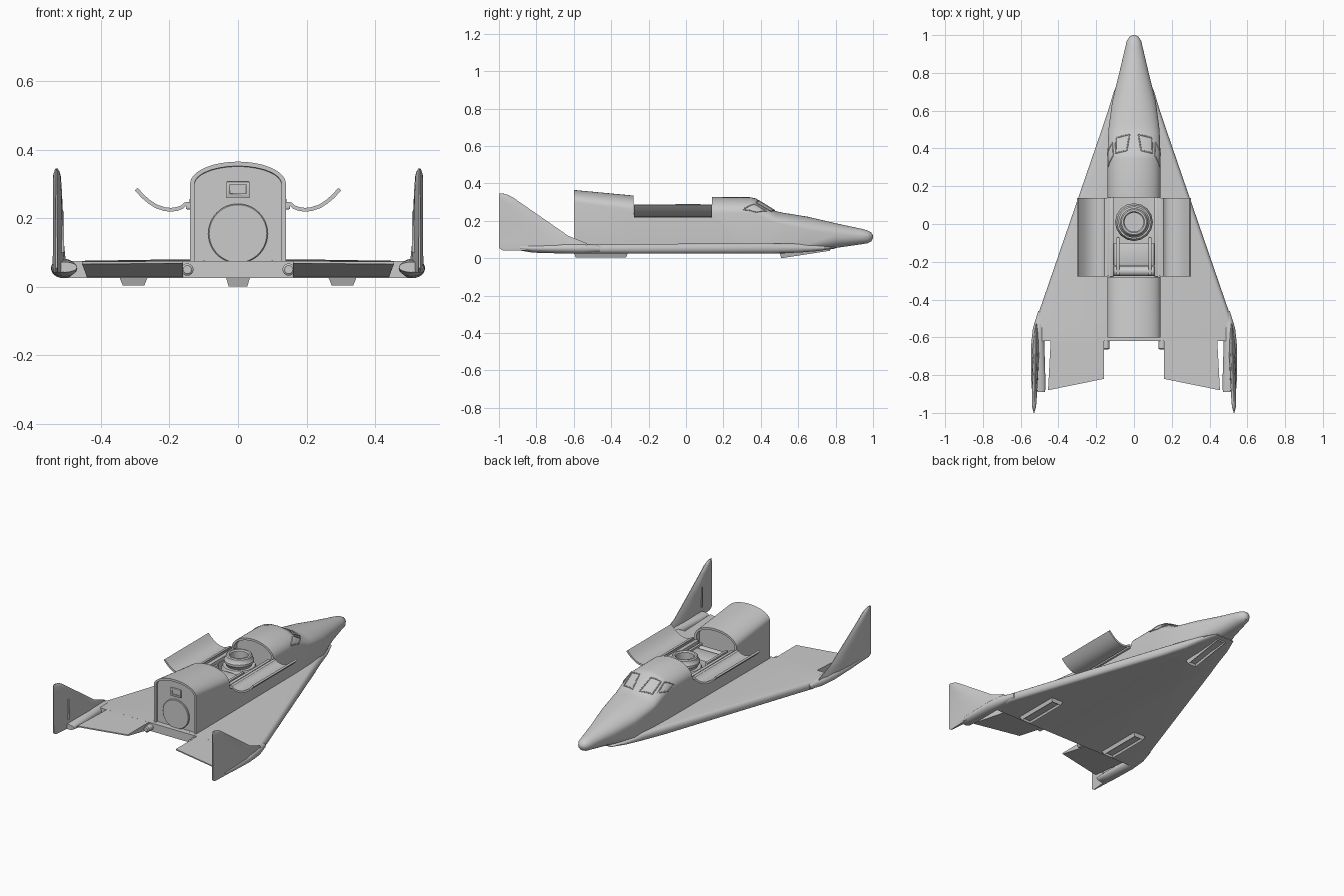
import bpy, bmesh, math
from mathutils import Matrix

if "Cube" in bpy.data.objects:
    bpy.data.objects.remove(bpy.data.objects["Cube"])

grey = bpy.data.materials.new("light_grey")
grey.diffuse_color = (0.6, 0.6, 0.6, 1)
grey.use_nodes = True
grey.node_tree.nodes["Principled BSDF"].inputs["Base Color"].default_value = grey.diffuse_color


def finish(bm, name, smooth=True, mirror=False):
    bmesh.ops.recalc_face_normals(bm, faces=bm.faces)
    me = bpy.data.meshes.new(name)
    bm.to_mesh(me)
    bm.free()
    ob = bpy.data.objects.new(name, me)
    bpy.context.collection.objects.link(ob)
    me.materials.append(grey)
    bpy.ops.object.select_all(action='DESELECT')
    ob.select_set(True)
    bpy.context.view_layer.objects.active = ob
    if smooth:
        bpy.ops.object.shade_smooth_by_angle(angle=math.radians(32))
    if mirror:
        ob.modifiers.new("mirror", 'MIRROR').use_mirror_merge = False
    return ob


def loft(name, rings, **kw):
    bm = bmesh.new()
    vs = [[bm.verts.new(p) for p in r] for r in rings]
    n = len(rings[0])
    for a, b in zip(vs, vs[1:]):
        for i in range(n):
            j = (i + 1) % n
            bm.faces.new((a[i], a[j], b[j], b[i]))
    bm.faces.new(vs[0])
    bm.faces.new(vs[-1])
    return finish(bm, name, **kw)


def box(name, x0, x1, y0, y1, z0, z1, bevel=0, **kw):
    bm = bmesh.new()
    bmesh.ops.create_cube(bm, size=1)
    for v in bm.verts:
        v.co.x = (x0 + x1) / 2 + v.co.x * (x1 - x0)
        v.co.y = (y0 + y1) / 2 + v.co.y * (y1 - y0)
        v.co.z = (z0 + z1) / 2 + v.co.z * (z1 - z0)
    if bevel:
        bmesh.ops.bevel(bm, geom=bm.edges[:], offset=bevel, segments=2, affect='EDGES', profile=0.5)
    return finish(bm, name, **kw)


def lathe(name, profile, loc, axis='Z', n=48, **kw):
    rot = {'Z': Matrix(), 'Y': Matrix.Rotation(math.pi / 2, 4, 'X'),
           'X': Matrix.Rotation(math.pi / 2, 4, 'Y')}[axis]
    rings = [[Matrix.Translation(loc) @ rot @ Matrix.Rotation(2 * math.pi * i / n, 4, 'Z')
              @ Matrix.Translation((r, 0, z)).to_translation() for i in range(n)] for r, z in profile]
    return loft(name, rings, **kw)


def cut(ob, cutter):
    m = ob.modifiers.new("cut", 'BOOLEAN')
    m.object, m.operation, m.solver = cutter, 'DIFFERENCE', 'EXACT'
    bpy.context.view_layer.objects.active = ob
    bpy.ops.object.modifier_apply(modifier=m.name)
    bpy.data.objects.remove(cutter)


# Fuselage stations: y, half width, bottom, spring of arch, top, corner rx, rz
ST = [(-.60, .14, .025, .30, .365, .02, .02), (-.28, .14, .025, .26, .335, .02, .02),
      (.14, .14, .025, .24, .327, .02, .02), (.345, .14, .025, .24, .326, .02, .02),
      (.375, .14, .025, .235, .319, .02, .02), (.48, .136, .025, .19, .252, .025, .02),
      (.52, .133, .026, .18, .243, .03, .03), (.65, .115, .035, .15, .222, .05, .04),
      (.80, .078, .055, .128, .187, .06, .06), (.94, .045, .075, .117, .157, .045, .042),
      (.97, .038, .08, .115, .149, .038, .035), (.99, .025, .09, .115, .138, .025, .025),
      (1.0, .007, .108, .115, .122, .007, .007)]


def station(y):
    for a, b in zip(ST, ST[1:]):
        if y <= b[0]:
            break
    t = (y - a[0]) / (b[0] - a[0])
    return [p + (q - p) * t for p, q in zip(a, b)]


def ring(y, inset=0, floor=None):
    _, w, zb, zs, zt, rx, rz = station(y)
    w -= inset
    zt -= inset
    zb = zb + inset if floor is None else floor
    rx = min(rx, w)
    pts = [(w * math.cos(i * math.pi / 24), y, zs + (zt - zs) * math.sin(i * math.pi / 24)) for i in range(25)]
    for s, a0 in ((-1, math.pi), (1, 1.5 * math.pi)):
        for i in range(7):
            a = a0 + i * math.pi / 12
            pts.append((s * (w - rx) + rx * math.cos(a), y, zb + rz + rz * math.sin(a) - (1e-4 if i == 0 else 0)))
    return pts


fuselage = loft("fuselage", [ring(s[0]) for s in ST])
# Cargo bay opening, bay hollow and recessed rear bulkhead
cut(fuselage, box("bay_cutter", -.3, .3, -.28, .14, .237, .5))
cut(fuselage, loft("hollow_cutter", [ring(y, .013, .09) for y in (-.31, -.28, .14, .17)]))
cut(fuselage, loft("rear_cutter", [ring(y, .013) for y in (-.65, -.585)]))
bpy.context.view_layer.objects.active = fuselage
fuselage.select_set(True)
bpy.ops.object.shade_smooth_by_angle(angle=math.radians(32))

# Rear bulkhead details
lathe("engine_cover", [(.087, -.006), (.087, .004), (.084, .007)], (0, -.588, .155), 'Y')
lathe("thruster", [(.011, -.005), (.011, .012)], (.10, -.588, .065), 'Y', n=20, mirror=False)
lathe("thruster", [(.011, -.005), (.011, .012)], (-.10, -.588, .065), 'Y', n=20)
hatch = box("rear_hatch", -.034, .034, -.596, -.58, .26, .307, .003)
cut(hatch, box("hatch_cutter", -.024, .024, -.61, -.59, .272, .298))

# Wing halves: y, outer x, bottom, top
rings = []
for y, xo, zb, zt in [(.80, .065, .052, .058), (.70, .107, .038, .07), (.60, .137, .03, .078),
                      (.45, .188, .025, .08), (-.5, .515, .025, .075), (-.62, .522, .025, .075)]:
    zm, h = (zb + zt) / 2, (zt - zb) / 2
    pts = [(0, y, zb), (0, y, zt)]
    for i in range(9):
        a = math.pi / 2 - i * math.pi / 8
        pts.append((xo - .022 + .022 * math.cos(a), y, zm + h * math.sin(a)))
    rings.append(pts)
wing = loft("wing", rings, mirror=True)
wing.data.update()

# Elevons with undersides rising to the trailing edge
loft("elevon", [[(.16, -.60, .025), (.16, -.60, .075), (.16, -.82, .075), (.16, -.82, .068)],
                [(.44, -.60, .025), (.44, -.60, .075), (.455, -.88, .073), (.455, -.88, .066)]], mirror=True)
# Tail stubs beside the fuselage
lathe("tail_stub", [(.018, 0), (.018, .08), (.012, .085)], (.148, -.58, .05), 'Y', n=24, mirror=True)

# Wing tip pods
rings = []
for y, x, rx, zb, zt in [(-.46, .495, .012, .035, .065), (-.55, .505, .03, .025, .08), (-.65, .51, .036, .025, .082),
                         (-.82, .507, .038, .03, .078), (-.89, .505, .035, .042, .072)]:
    rings.append([(x + rx * math.cos(a), y, (zb + zt) / 2 + (zt - zb) / 2 * math.sin(a))
                  for a in [i * math.pi / 12 for i in range(24)]])
loft("tip_pod", rings, mirror=True)

# Fins: z, leading y, trailing y, half thickness
rings = []
for z, f, r, t in [(.042, -.55, -.98, .016), (.055, -.52, -1, .018), (.08, -.53, -1, .018), (.12, -.63, -1, .016),
                   (.20, -.745, -1, .015), (.29, -.875, -1, .013), (.325, -.925, -1, .011),
                   (.338, -.95, -1, .007), (.345, -.975, -1, .003)]:
    prof = [(0, .1), (.12, .6), (.35, 1), (.6, .9), (1, .15)]
    side = lambda s: [(.516 + (-.5 - (f + (r - f) * u)) * .028 + s * t * k, f + (r - f) * u, z) for u, k in prof]
    rings.append(side(1) + side(-1)[::-1])
loft("fin", rings, mirror=True)
box("rudder_hinge", .508, .516, -.885, -.878, .10, .22, mirror=True)

# Open bay doors: curved shells swung outward
arc = [(.140, .237), (.152, .236), (.160, .228), (.175, .222), (.195, .219), (.215, .221),
       (.24, .229), (.262, .243), (.282, .260), (.301, .281)]
inner = []
for i, (x, z) in enumerate(arc):
    a, b = arc[max(i - 1, 0)], arc[min(i + 1, len(arc) - 1)]
    d = math.hypot(b[0] - a[0], b[1] - a[1])
    inner.append((x - (b[1] - a[1]) / d * .011, z + (b[0] - a[0]) / d * .011))
outline = arc + inner[::-1]
loft("bay_door", [[(x, y, z) for x, z in outline] for y in (-.278, .138)], mirror=True)

# Bay fittings
box("bay_rail", .108, .128, -.28, .14, .215, .24, .003, mirror=True)
box("hinge_rail", .134, .152, -.275, .135, .226, .242, .003, mirror=True)
lathe("docking_base", [(.1, .09), (.1, .20), (.09, .225), (.07, .225)], (0, .01, 0), n=16)
lathe("docking_ring", [(.068, .22), (.074, .235), (.082, .245), (.082, .258), (.074, .268), (.072, .284), (.066, .289),
                       (.056, .289), (.05, .282), (.05, .24)], (0, .01, 0))
box("equipment_box", -.108, .108, -.22, -.10, .09, .225, .005)
lathe("cross_tank", [(.02, -.112), (.026, -.106), (.026, .106), (.02, .112)], (0, -.25, .20), 'X', n=24)
for x in (-.085, .085):
    box("bay_strut", x - .008, x + .008, -.27, -.07, .20, .235, .003)

# Cockpit window frames following the hull: corners are (y, arch angle)
panes = {"front_window": [(.388, 74), (.474, 80), (.455, 46), (.375, 46)],
         "side_window": [(.305, 14), (.362, 38), (.430, 34), (.375, 8)]}
for name, corners in panes.items():
    for s in (1, -1):
        cu = bpy.data.curves.new(name, 'CURVE')
        cu.dimensions, cu.bevel_depth, cu.bevel_resolution = '3D', .0035, 1
        pts = []
        for (y0, a0), (y1, a1) in zip(corners, corners[1:] + corners[:1]):
            for k in range(6):
                y, a = y0 + (y1 - y0) * k / 6, math.radians(a0 + (a1 - a0) * k / 6)
                _, w, _, zs, zt, _, _ = station(y)
                pts.append((s * w * math.cos(a), y, zs + (zt - zs) * math.sin(a), 1))
        sp = cu.splines.new('POLY')
        sp.points.add(len(pts) - 1)
        for p, c in zip(sp.points, pts):
            p.co = c
        sp.use_cyclic_u = True
        cu.materials.append(grey)
        bpy.context.collection.objects.link(bpy.data.objects.new(name + "_frame", cu))


# Landing gear bays: tapered frames with recessed floors
def gear(name, x, w, y0, y1, zb0, zb1, depth):
    bm = bmesh.new()
    top = [bm.verts.new((x + s * w, y, z + depth)) for s, y, z in
           ((-1, y0, zb0), (1, y0, zb0), (1, y1, zb1), (-1, y1, zb1))]
    bot = [bm.verts.new((x + s * w * .75, y, z)) for s, y, z in
           ((-1, y0 + .01, zb0), (1, y0 + .01, zb0), (1, y1 - .01, zb1), (-1, y1 - .01, zb1))]
    bm.faces.new(top)
    base = bm.faces.new(bot[::-1])
    for i in range(4):
        j = (i + 1) % 4
        bm.faces.new((top[j], top[i], bot[i], bot[j]))
    bmesh.ops.recalc_face_normals(bm, faces=bm.faces)
    bmesh.ops.inset_individual(bm, faces=[base], thickness=.009)
    for v in base.verts:
        v.co.z += .012
    return finish(bm, name, smooth=False)


for s in (-1, 1):
    gear("main_gear_bay", s * .305, .042, -.60, -.31, .004, .004, .025)
gear("nose_gear_bay", 0, .036, .50, .78, 0, .04, .03)
